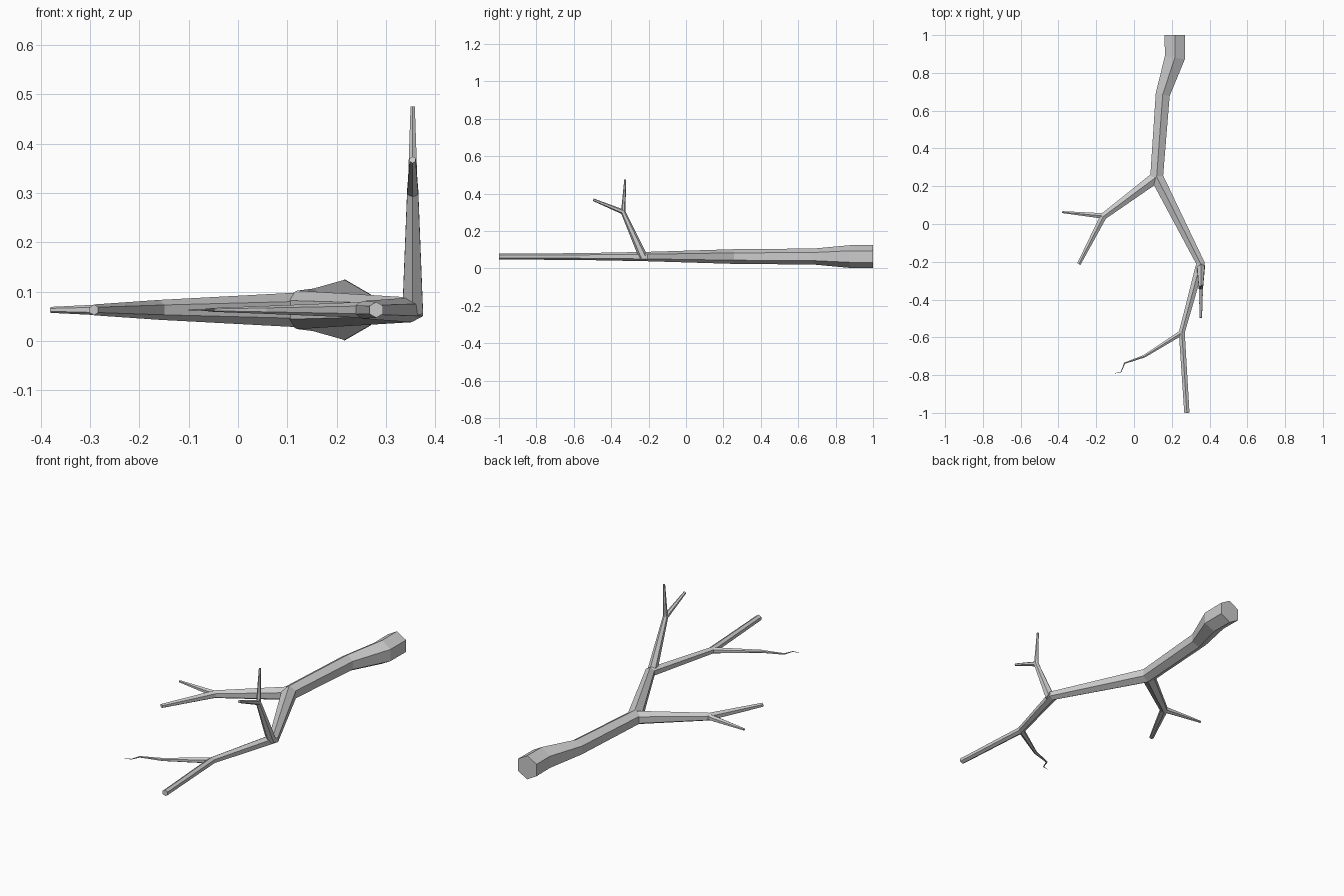
import bpy, math
from mathutils import Vector

if "Cube" in bpy.data.objects:
    bpy.data.objects.remove(bpy.data.objects["Cube"])

Z = 0.063  # height of the limbs lying flat


def limb(name, stations, sides=6):
    """Tapered six-sided tube through (x, y, z, radius) stations, mitred at bends."""
    pts = [Vector(s[:3]) for s in stations]
    n = len(pts)
    verts, faces = [], []
    for i, p in enumerate(pts):
        d_in = (pts[max(i, 1)] - pts[max(i, 1) - 1]).normalized()
        j = min(i, n - 2)
        d_out = (pts[j + 1] - pts[j]).normalized()
        t = (d_in + d_out).normalized()
        side = d_in.cross(Vector((0, 0, 1))).normalized()
        up = side.cross(d_in)
        for k in range(sides):
            a = 2 * math.pi * k / sides
            off = (up * math.cos(a) + side * math.sin(a)) * stations[i][3]
            # slide the ring onto the mitre plane
            verts.append(p + off - d_in * (off.dot(t) / d_in.dot(t)))
    for i in range(n - 1):
        for k in range(sides):
            a, b = i * sides + k, i * sides + (k + 1) % sides
            faces.append((a, b, b + sides, a + sides))
    faces.append(tuple(reversed(range(sides))))
    faces.append(tuple(range((n - 1) * sides, n * sides)))
    me = bpy.data.meshes.new(name)
    me.from_pydata(verts, [], faces)
    me.update()
    ob = bpy.data.objects.new(name, me)
    bpy.context.collection.objects.link(ob)
    # consistent outward normals
    import bmesh
    bm = bmesh.new()
    bm.from_mesh(me)
    bmesh.ops.recalc_face_normals(bm, faces=bm.faces)
    bm.to_mesh(me)
    bm.free()
    return ob


# Main stem, thick butt end to thin tip
limb("main_stem", [
    (0.216, 1.0, Z, 0.062), (0.216, 0.88, Z, 0.061), (0.152, 0.685, Z, 0.043),
    (0.120, 0.25, Z, 0.039), (0.352, -0.208, Z, 0.025),
    (0.253, -0.575, Z, 0.018), (0.280, -1.0, Z, 0.016)])

# Left side branch and its fork
limb("left_branch", [
    (0.120, 0.25, Z, 0.035), (-0.162, 0.040, Z, 0.020), (-0.292, -0.212, Z, 0.011)])
limb("left_twig", [(-0.155, 0.042, Z, 0.017), (-0.380, 0.063, Z, 0.006)])

# Upright branch and its fork
limb("upright_branch", [
    (0.354, -0.228, 0.06, 0.024), (0.354, -0.337, 0.302, 0.013),
    (0.354, -0.496, 0.367, 0.007)])
limb("upright_twig", [(0.354, -0.336, 0.298, 0.012), (0.354, -0.325, 0.475, 0.005)])

# Crooked thin twig near the tip
limb("crooked_twig", [
    (0.253, -0.575, Z, 0.016), (0.055, -0.700, Z, 0.008), (-0.050, -0.737, Z, 0.004),
    (-0.068, -0.783, Z, 0.002), (-0.100, -0.790, Z, 0.001)])
